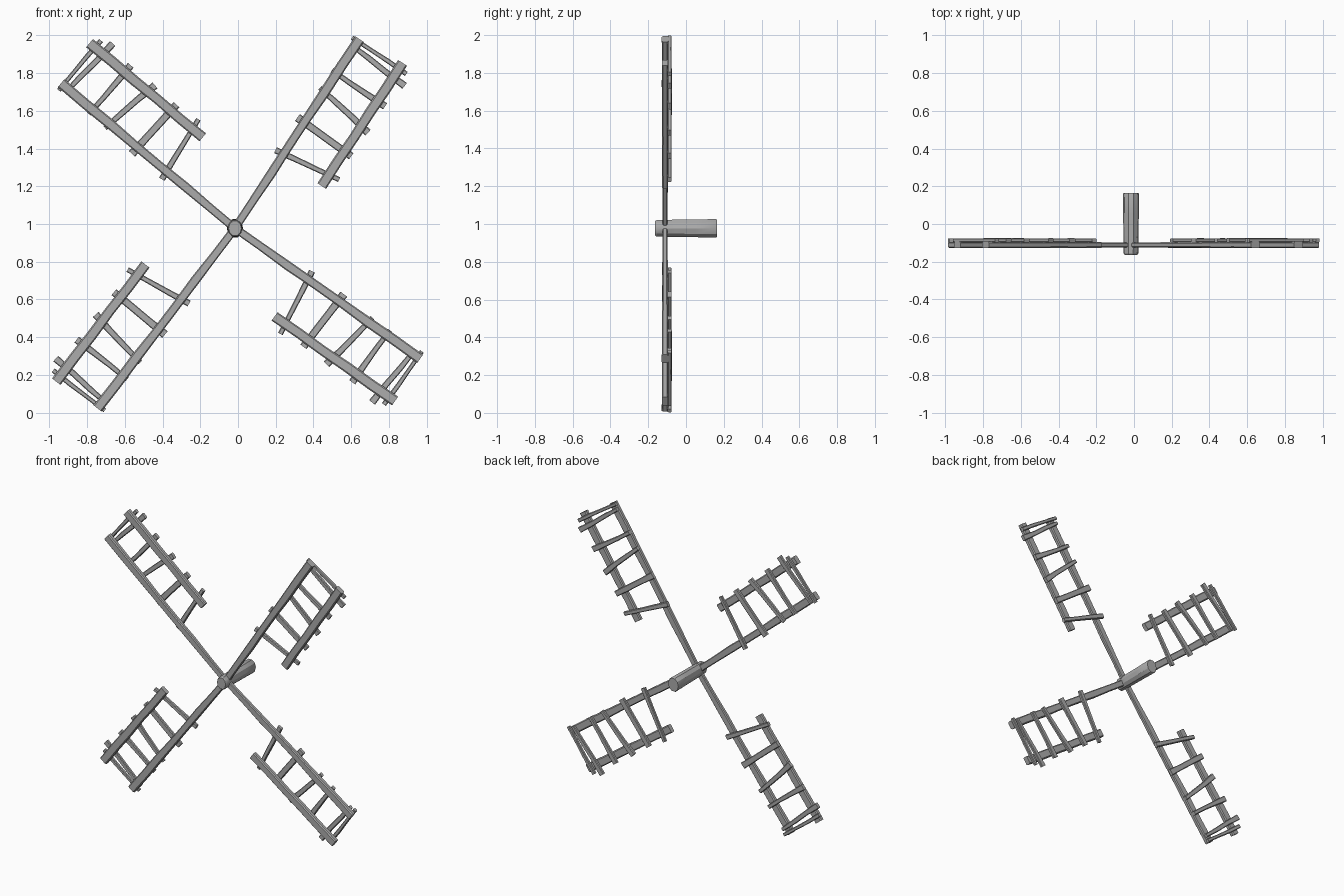
import bpy
import bmesh
import random
from math import cos, sin, pi, radians
from mathutils import Matrix, Vector

if "Cube" in bpy.data.objects:
    bpy.data.objects.remove(bpy.data.objects["Cube"], do_unlink=True)

random.seed(4)
HUB = Vector((-0.016, 0, 0.977))

wood = bpy.data.materials.new("weathered_grey_wood")
wood.use_nodes = True
GREY = (0.41, 0.41, 0.41, 1)
wood.diffuse_color = GREY
bsdf = wood.node_tree.nodes["Principled BSDF"]
bsdf.inputs["Base Color"].default_value = GREY
bsdf.inputs["Roughness"].default_value = 0.9


def loft(name, rings):
    """Closed solid through equal rings of points."""
    bm = bmesh.new()
    loops = [[bm.verts.new(p) for p in ring] for ring in rings]
    n = len(loops[0])
    for a, b in zip(loops, loops[1:]):
        for i in range(n):
            j = (i + 1) % n
            bm.faces.new((a[i], a[j], b[j], b[i]))
    bm.faces.new(loops[0])
    bm.faces.new(loops[-1])
    bmesh.ops.recalc_face_normals(bm, faces=bm.faces)
    mesh = bpy.data.meshes.new(name)
    bm.to_mesh(mesh)
    bm.free()
    mesh.materials.append(wood)
    return mesh


def beam(name, start, end, widths, depths, y, segments):
    """Rough-hewn chamfered timber in the blade plane (u along, v across)."""
    a, b = Vector((*start, y)), Vector((*end, y))
    along = (b - a).normalized()
    side = Vector((-along.y, along.x, 0))
    back = Vector((0, 0, 1))
    rings = []
    for k in range(segments + 1):
        t = k / segments
        w = (widths[0] + (widths[1] - widths[0]) * t) / 2 * random.uniform(0.93, 1.07)
        d = (depths[0] + (depths[1] - depths[0]) * t) / 2 * random.uniform(0.94, 1.06)
        c = min(w, d) * 0.4
        outline = [(w, d - c), (w - c, d), (c - w, d), (-w, d - c),
                   (-w, c - d), (c - w, -d), (w - c, -d), (w, c - d)]
        mid = a.lerp(b, t) + side * random.uniform(-0.002, 0.002)
        rings.append([mid + side * p + back * q for p, q in outline])
    return loft(name, rings)


def place(name, mesh, matrix=None):
    obj = bpy.data.objects.new(name, mesh)
    bpy.context.collection.objects.link(obj)
    if matrix:
        obj.matrix_world = matrix
    return obj


# Timbers of one blade: front spar and rail, with rungs fixed behind them
FRONT, BEHIND = -0.111, -0.087
parts = {
    "spar": beam("spar", (0, 0), (1.2, 0), (0.044, 0.054), (0.026, 0.034), FRONT, 7),
    "rail": beam("rail", (0.44, 0.261), (1.22, 0.261), (0.052, 0.054), (0.032, 0.034), FRONT, 5),
}
rungs = [
    ((0.463, -0.048), (0.518, 0.32), (0.034, 0.027)),
    ((0.672, -0.046), (0.656, 0.305), (0.042, 0.040)),
    ((0.870, -0.032), (0.812, 0.311), (0.028, 0.040)),
    ((0.981, -0.030), (0.976, 0.310), (0.026, 0.038)),
    ((1.150, -0.025), (1.123, 0.337), (0.024, 0.040)),
    ((1.184, -0.036), (1.184, 0.310), (0.022, 0.026)),
]
for i, (start, end, widths) in enumerate(rungs, 1):
    parts[f"rung_{i}"] = beam(f"rung_{i}", start, end, widths, (0.022, 0.022), BEHIND, 3)

# Four blades around the hub
blades = {"upper_left": 56.7, "upper_right": 140.2,
          "lower_right": 232.7, "lower_left": -35.1}
objects = []
for blade, degrees in blades.items():
    c, s = cos(radians(degrees)), sin(radians(degrees))
    frame = Matrix(((c, s, 0, HUB.x), (0, 0, 1, 0), (s, -c, 0, HUB.z), (0, 0, 0, 1)))
    for part, mesh in parts.items():
        objects.append(place(f"{blade}_{part}", mesh, frame))

# Axle: a log that thickens towards the back
rings = []
for y, r in ((-0.163, 0.036), (-0.155, 0.041), (-0.06, 0.043), (0.05, 0.044),
             (0.157, 0.046), (0.165, 0.042)):
    ring = []
    for i in range(10):
        t = 2 * pi * i / 10
        ring.append((HUB.x + r * 0.94 * cos(t), y, HUB.z + r * 1.12 * sin(t)))
    rings.append(ring)
objects.append(place("axle", loft("axle", rings)))

# Soft faces with crisp edges
bpy.ops.object.select_all(action="DESELECT")
for obj in objects:
    obj.select_set(True)
bpy.context.view_layer.objects.active = objects[-1]
bpy.ops.object.shade_smooth_by_angle(angle=radians(30))
